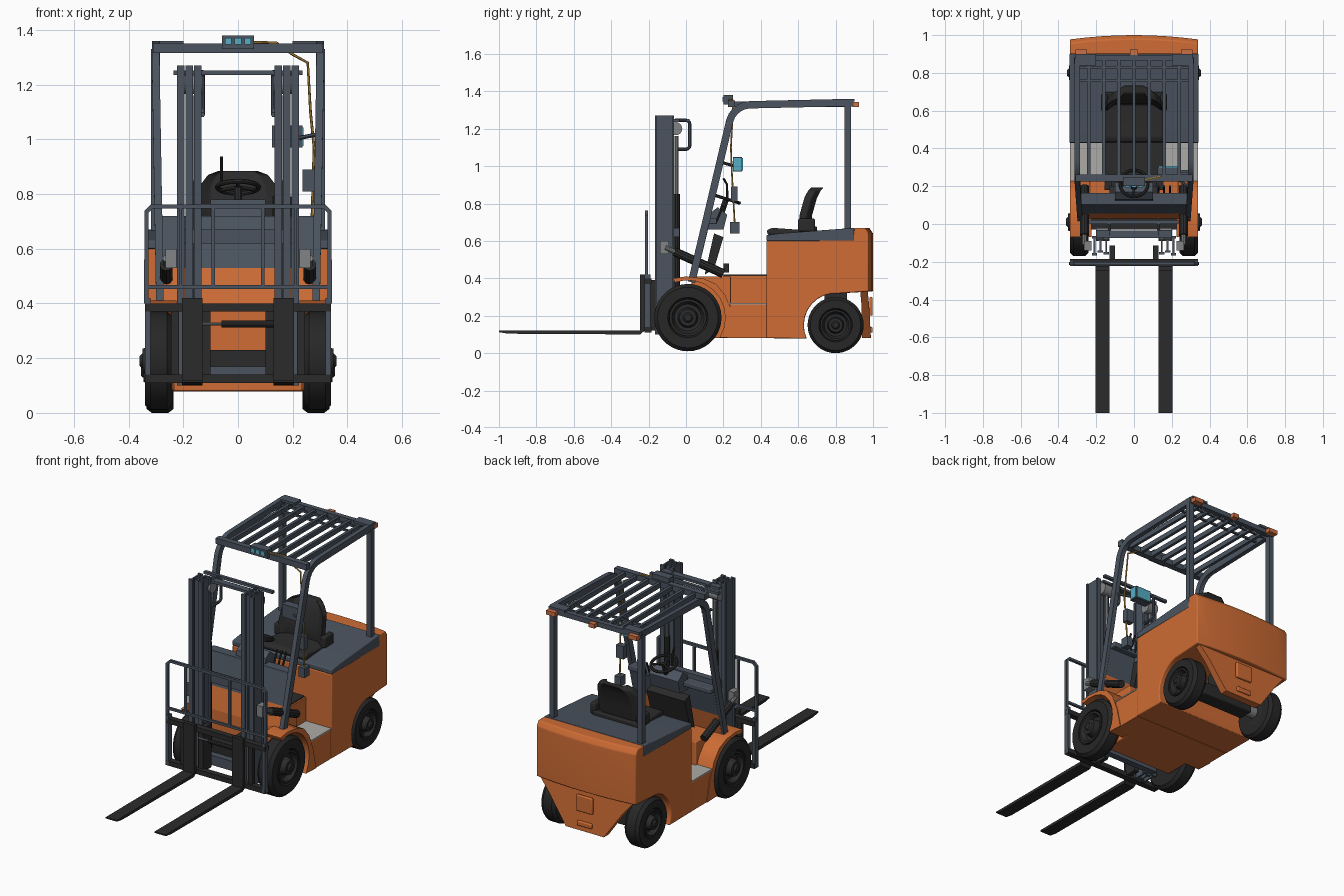
import bpy, bmesh
from math import sin, cos, tau, radians
from mathutils import Vector

if "Cube" in bpy.data.objects:
    bpy.data.objects.remove(bpy.data.objects["Cube"], do_unlink=True)


def material(name, *rgb):
    m = bpy.data.materials.new(name)
    m.use_nodes = True
    m.diffuse_color = (*rgb, 1)
    m.node_tree.nodes["Principled BSDF"].inputs["Base Color"].default_value = (*rgb, 1)
    return m


ORANGE = material("orange paint", .62, .15, .035)
SLATE = material("slate paint", .07, .088, .115)
BLACK = material("black steel", .024, .024, .024)
RUBBER = material("rubber", .02, .02, .02)
PALE = material("pale tread", .42, .41, .38)
STEEL = material("bare steel", .22, .23, .24)
CYAN = material("cyan glass", .09, .42, .55)
CABLE = material("yellow cable", .5, .28, .05)
LAMP = material("lamp orange", .6, .16, .06)

# Main positions shared by several parts
half = .34
bottom = .08
body_front, body_rear, body_top = .43, 1, .67
front_y, front_z, front_r = .01, .19, .18
rear_y, rear_z, rear_r = .8, .15, .15
step_z, floor_z, cowl_mid, cowl_top = .26, .42, .53, .72
guard_x, roof_z, roof_rear = .3, 1.33, .88
mast_y, mast_bottom, mast_top = -.115, .1, 1.27
rack_y, rack_mid, rack_top = -.21, .46, .755
fork_y = -.222
parts = []


def finish(name, bm, mat, mirror, bevel):
    bmesh.ops.recalc_face_normals(bm, faces=bm.faces)
    mesh = bpy.data.meshes.new(name)
    bm.to_mesh(mesh)
    bm.free()
    mesh.materials.append(mat)
    ob = bpy.data.objects.new(name, mesh)
    bpy.context.collection.objects.link(ob)
    if bevel:
        mod = ob.modifiers.new("Bevel", "BEVEL")
        mod.width, mod.segments, mod.limit_method = bevel, 3, "ANGLE"
    if mirror:
        ob.modifiers.new("Mirror", "MIRROR").use_mirror_merge = False
    parts.append(ob)


def loft(name, mat, rings, mirror=False, bevel=0):
    """Skin a list of equal-length point rings and cap both ends."""
    bm = bmesh.new()
    rows = [[bm.verts.new(p) for p in ring] for ring in rings]
    for a, b in zip(rows, rows[1:]):
        for i in range(len(a)):
            bm.faces.new((a[i - 1], a[i], b[i], b[i - 1]))
    bm.faces.new(rows[0])
    bm.faces.new(rows[-1])
    finish(name, bm, mat, mirror, bevel)


def span(value):
    """A single number means a width centred on zero."""
    return value if isinstance(value, tuple) else (-value, value)


def prism(name, mat, profile, x, mirror=False, bevel=0):
    """Side profile of (y, z) points extruded across x."""
    loft(name, mat, [[(s, y, z) for y, z in profile] for s in span(x)], mirror, bevel)


def box(name, mat, x, y, z, mirror=False, bevel=0):
    (back, front), (low, high) = y, z
    prism(name, mat, [(back, low), (front, low), (front, high), (back, high)], x, mirror, bevel)


def around(centre, r):
    """Limits of a thickness of 2r about a centre."""
    return centre - r, centre + r


def arc(y, z, r, start, end, n=9):
    angles = [radians(start + (end - start) * i / n) for i in range(n + 1)]
    return [(y + r * cos(a), z + r * sin(a)) for a in angles]


def sweep(name, mat, points, r, mirror=False, sides=10, deep=1):
    """Bar or tube along a path, with mitred bends."""
    points = [Vector(p) for p in points]
    runs = [(b - a).normalized() for a, b in zip(points, points[1:])]
    u = Vector((0, 1, 0)) if abs(runs[0].x) > .9 else Vector((1, 0, 0))
    if sides == 4:
        r *= 2 ** .5
    rings = []
    for i, p in enumerate(points):
        t = (runs[max(i - 1, 0)] + runs[min(i, len(runs) - 1)]).normalized()
        u = (u - t * u.dot(t)).normalized()
        v = t.cross(u) * deep
        turns = [tau * (j + .5) / sides for j in range(sides)]
        rings.append([p + r * (u * cos(a) + v * sin(a)) for a in turns])
    loft(name, mat, rings, mirror)


def lathe(name, mat, profile, y, z, mirror=True, n=36):
    """Turn (x, radius) points about an axle parallel to x."""
    loft(name, mat, [[(x, *p) for p in arc(y, z, r, 0, 360 - 360 / n, n - 1)] for x, r in profile], mirror)


# Wheels
for end, y, z, r, inner, outer in (("front", front_y, front_z, front_r, .24, half),
                                   ("rear", rear_y, rear_z, rear_r, .235, .335)):
    lathe(end + "_tyre", RUBBER, [(inner, r * .6), (inner, r * .9), (inner + .02, r), (outer - .02, r),
                                  (outer, r * .9), (outer, r * .6), (outer - .05, r * .5)], y, z)
    lathe(end + "_rim", BLACK, [(inner, r / 2), (outer, r * .55), (outer, r * .48), (outer - .03, r * .4),
                                (outer - .03, r * .3), (outer + .01, r * .25), (outer + .01, r * .15),
                                (outer + .02, r * .1)], y, z)
box("front_axle", BLACK, .26, around(front_y, .04), around(front_z, .04))
lathe("rear_axle", STEEL, [(-.25, .035), (.25, .035)], rear_y, rear_z, mirror=False)
box("rear_axle_beam", BLACK, .18, around(rear_y, .05), around(rear_z, .04), bevel=.01)
box("rear_axle_mount", BLACK, .06, around(rear_y, .06), (rear_z, .33))


# Rear body with open wheel arches and a slightly bowed back
def bowed(x, y, z):
    return x, y - (.2 * x * x if y > .95 else 0), z


side = [(body_front, bottom)] + arc(rear_y, rear_z, .17, 205, 85)
side += [(body_rear, .33), (body_rear, .64), (.98, body_top), (.9, body_top), (.89, .61), (body_front, .6)]
stations = [half * i / 4 for i in range(-4, 5)]
loft("rear_body", ORANGE, [[bowed(x, y, z) for y, z in side] for x in stations], bevel=.006)
tail = [(.325, .34), (.25, .25), (.13, bottom)]
tail += [(-x, z) for x, z in reversed(tail)]
loft("counterweight_tail", ORANGE, [[bowed(x, y, z) for x, z in tail] for y in (.94, .951, .992)], bevel=.005)
box("tail_hatch", ORANGE, .055, (.98, .998), (.2, .3), bevel=.006)
box("tail_slot", ORANGE, .05, (.98, .998), (.11, .14), bevel=.006)
prism("deck", SLATE, [(body_front, .6), (.9, .6), (.9, body_top), (.5, .64), (body_front, .63)],
      half + .002, bevel=.005)

# Chassis, steps, floor and fenders
box("front_chassis", ORANGE, .235, (.03, .24), (bottom, .41), bevel=.005)
box("sill", ORANGE, half - .005, (.235, body_front), (bottom, step_z))
box("step_tread", PALE, (.16, half - .002), (.22, body_front), (step_z, step_z + .008), mirror=True)
box("floor_tunnel", ORANGE, .165, (.2, body_front), (step_z, floor_z - .005))
box("floor_mat", BLACK, .155, (.18, body_front), (floor_z - .005, floor_z))
fender = arc(front_y, front_z, .2, -32, 110)
fender += [(-.07, .4), (0, .41), (.09, .4), (.16, .37), (.21, .31), (.25, .21), (.28, bottom)]
prism("front_fender", ORANGE, fender, (.225, half), mirror=True)


# Sloping cowl, dashboard and pedals
def slope(z, offset):
    return .04 + .24 * (z - floor_z) + offset, z


for name, mat, low, high in (("cowl_lower", ORANGE, .4, cowl_mid), ("cowl_upper", SLATE, cowl_mid, cowl_top)):
    prism(name, mat, [slope(low, -.01), slope(high, -.01), slope(high, .02), slope(low, .02)], .283)
box("dash_shelf", SLATE, .283, (.1, .165), (cowl_top - .03, cowl_top), bevel=.005)
prism("dash_column", BLACK, [(.1, .42), (.15, .45), (.2, .62), (.15, .64)], .13)
prism("dash_binnacle", SLATE, [(.11, .66), (.2, .66), (.22, .74), (.17, .78), (.13, .75)], .1)
box("pedal", BLACK, (.07, .12), (.2, .23), (.43, .48), mirror=True)

# Steering wheel and levers
hub = Vector((0, .215, .825))


def on_wheel(a):
    return hub + Vector((.075 * cos(a), .07 * sin(a), -.022 * sin(a)))


sweep("steering_rim", BLACK, [on_wheel(tau * i / 24) for i in range(25)], .009, sides=8)
sweep("steering_shaft", BLACK, [(0, .18, cowl_top), hub], .016)
sweep("knob_arm", BLACK, [(-.06, .22, .83), (-.06, .22, .9), (-.06, .2, .935)], .006)
for i in range(3):
    sweep("steering_spoke", BLACK, [hub, on_wheel(tau * i / 3 + .5)], .007, sides=6)
    x = .13 + .03 * i
    sweep("control_lever", BLACK, [(x, .16, .7), (x, .2, .79)], .006, sides=6)

# Seat
prism("seat_cushion", BLACK, [(.44, .63), (.7, .64), (.7, .68), (.6, .66), (.46, .67), (.43, .655)], .155, bevel=.01)
shell = [(-1, 0), (-.7, .03), (.7, .03), (1, 0), (1, .04), (.7, .07), (-.7, .07), (-1, .04)]
rows = [(.6, .66, .145), (.605, .74, .15), (.63, .83, .14), (.65, .87, .11), (.665, .885, .07)]
loft("seat_back", BLACK, [[(w * s, y + depth, z) for s, depth in shell] for y, z, w in rows], bevel=.006)
box("seat_bolster", BLACK, (.14, .175), (.6, .69), (.65, cowl_top), mirror=True, bevel=.01)

# Overhead guard
bend = [(guard_x, y, z) for y, z in arc(.345, 1.213, .115, 165, 90, 5)]
sweep("guard_rail", SLATE, [(.285, .03, .38), *bend, (guard_x, roof_rear, roof_z + .01)],
      .014, mirror=True, sides=4, deep=1.4)
box("guard_rear_post", SLATE, (.285, .318), around(.865, .017), (.64, roof_z), mirror=True)
for i in range(-3, 4):
    box("roof_slat", SLATE, around(i * .08, .009), (.25, roof_rear), around(roof_z, .015))
for name, y, thick in (("roof_tie", .76, .006), ("roof_tie", .83, .006),
                       ("roof_front_beam", .243, .018), ("roof_rear_beam", roof_rear, .015)):
    box(name, SLATE, guard_x + .01, around(y, thick), around(roof_z + .003, thick))
box("rear_lamp_mount", SLATE, (.2, .31), (.84, .9), (roof_z + .015, roof_z + .03), mirror=True)
box("rear_lamp", LAMP, (.25, .31), (.89, .925), around(roof_z, .013), mirror=True)
box("roof_beacon", LAMP, .02, (.89, .925), around(roof_z, .013))

# Front work lamp, cable, display and switch boxes
box("work_lamp", SLATE, .058, (.2, .25), (roof_z, roof_z + .05))
for i in (-1, 0, 1):
    box("lamp_lens", CYAN, around(i * .035, .012), (.194, .2), around(roof_z + .028, .012))
sweep("lamp_cable", CABLE, [(.05, .23, 1.355), (.14, .25, 1.353), (.2, .25, 1.31), (.255, .25, 1.28),
                            (.265, .24, 1.1), (.278, .245, .97), (.27, .26, .7)], .005, sides=6)
box("display_case", SLATE, around(.18, .055), (.25, .3), around(1.01, .04))
box("display_screen", CYAN, around(.18, .05), (.3, .306), around(1.01, .034))
box("display_edge", CYAN, (.235, .239), (.255, .3), around(1.01, .034))
sweep("display_arm", SLATE, [(.2, .26, 1), (guard_x, .19, 1.02)], .008, sides=6)
box("switch_box", SLATE, around(.26, .025), around(.258, .018), around(.85, .04))
box("plug_box", SLATE, around(.27, .02), around(.26, .025), around(.67, .03))

# Mast: nested channels, lift cylinders and cross members
for i, depth in enumerate((.04, .03, .045)):
    x = .147 + .031 * i
    box("mast_web", SLATE, around(x, .005), around(mast_y, depth), (mast_bottom, mast_top), mirror=True)
    for y in around(mast_y, depth):
        box("mast_flange", SLATE, around(x, .014), around(y, .006), (mast_bottom, mast_top), mirror=True)
for name, mat, low, high, r in (("lift_cylinder", BLACK, .2, .85, .019), ("lift_rod", STEEL, .85, 1.16, .011)):
    sweep(name, mat, [(.165, -.05, low), (.165, -.05, high)], r, mirror=True)
lathe("chain_pulley", STEEL, [(.13, .035), (.2, .035)], -.055, 1.2, n=20)
for name, z, thick in (("mast_top_tie", 1.243, .008), ("mast_mid_tie", .645, .025), ("mast_foot_tie", .14, .03)):
    box(name, SLATE, .2, (-.075, -.035), around(z, thick))
hook = [(-.06, 1.245), *arc(0, 1.225, .02, 90, 0, 3), *arc(0, 1.11, .02, 0, -90, 3), (-.06, 1.09)]
sweep("hose_guard", SLATE, [(.13, *p) for p in hook], .009, mirror=True)
box("hose_guard_bar", SLATE, .235, (0, .02), around(1.243, .008))
box("tilt_bracket", STEEL, (.225, .265), around(mast_y, .025), around(.565, .035), mirror=True)
for name, mat, ends, r in (("tilt_rod", STEEL, (-.11, -.02), .013), ("tilt_cylinder", BLACK, (-.06, .2), .024)):
    sweep(name, mat, [(.262, y, .515 - .45 * y) for y in ends], r, mirror=True)

# Carriage, load backrest and forks
for z in (.125, .385):
    box("carriage_bar", BLACK, half, (fork_y, -.185), around(z, .015))
box("carriage_side", SLATE, (half - .02, half), (fork_y, -.19), (.11, floor_z), mirror=True)
box("carriage_upright", BLACK, around(.23, .015), around(-.2, .01), (.12, .39), mirror=True)
box("carriage_plate", BLACK, (.1, .13), (-.2, mast_y), (.12, .39), mirror=True)
for name, mat, ends, r in (("shift_rod", BLACK, (-.06, .13), .013), ("shift_piston", STEEL, (-.13, -.06), .006)):
    sweep(name, mat, [(x, -.2, .325) for x in ends], r)
edge = half - .005
sweep("backrest_frame", SLATE, [(edge, rack_y, .4), (edge, rack_y, rack_top - .02), (edge - .02, rack_y, rack_top),
                                (0, rack_y, rack_top)], .008, mirror=True, sides=4)
box("backrest_crossbar", SLATE, edge, around(rack_y, .007), around(rack_mid, .007))
for x in (.09, .21):
    box("backrest_bar", SLATE, around(x, .006), around(rack_y, .007), (rack_mid, rack_top), mirror=True)
heel = fork_y - .023
prism("fork", BLACK, [(-1, .112), (-.95, .104), (heel, .1), (fork_y, .12), (fork_y, floor_z), (heel, floor_z),
                      (heel, .12), (-1, .12)], around(.167, .038), mirror=True)

# Smooth rounded parts, keep sharp edges
bpy.ops.object.select_all(action="DESELECT")
for ob in parts:
    ob.select_set(True)
bpy.context.view_layer.objects.active = parts[0]
bpy.ops.object.shade_smooth_by_angle(angle=radians(35))
